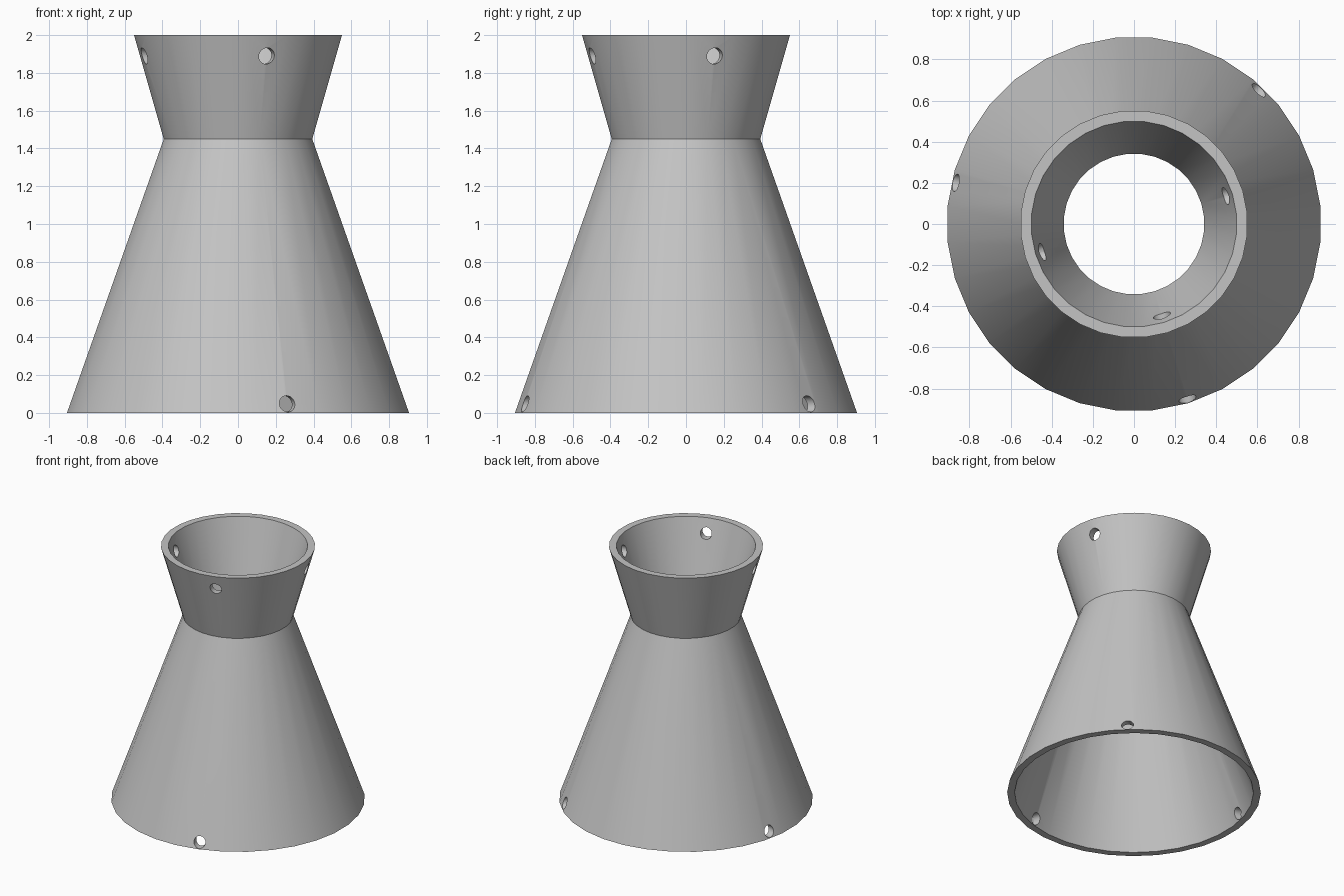
import bpy
import bmesh
from math import cos, sin, pi, radians
from mathutils import Matrix

SIDES = 32

cube = bpy.data.objects.get("Cube")
if cube:
    bpy.data.objects.remove(cube, do_unlink=True)

# Single plain grey
grey = bpy.data.materials.new("light_grey")
grey.use_nodes = True
colour = (0.55, 0.55, 0.55, 1)
grey.diffuse_color = colour
grey.node_tree.nodes["Principled BSDF"].inputs["Base Color"].default_value = colour


def add_object(name, bm):
    bmesh.ops.recalc_face_normals(bm, faces=bm.faces)
    mesh = bpy.data.meshes.new(name)
    bm.to_mesh(mesh)
    bm.free()
    mesh.materials.append(grey)
    obj = bpy.data.objects.new(name, mesh)
    bpy.context.collection.objects.link(obj)
    return obj


def lathe(name, profile):
    """Revolve a closed (radius, z) profile with flats facing the axes."""
    bm = bmesh.new()
    rings = []
    for i in range(SIDES):
        a = 2 * pi * (i + 0.5) / SIDES
        rings.append([bm.verts.new((r * cos(a), r * sin(a), z)) for r, z in profile])
    for i, ring in enumerate(rings):
        following = rings[(i + 1) % SIDES]
        for j in range(len(profile)):
            k = (j + 1) % len(profile)
            bm.faces.new((ring[j], following[j], following[k], ring[k]))
    return add_object(name, bm)


# Hollow flared body: outer wall up, inner wall down
body = lathe("flared_body", [(0.91, 0), (0.395, 1.45), (0.553, 2),
                             (0.5, 2), (0.342, 1.45), (0.857, 0)])

# Horizontal bolt holes near both rims: (angle, radius, height)
holes = [(a, 0.87, 0.048) for a in (-73, 47, 167)]
holes += [(a, 0.5, 1.89) for a in (-73, 17, 197)]
bm = bmesh.new()
for angle, radius, height in holes:
    place = (Matrix.Rotation(radians(angle), 4, "Z")
             @ Matrix.Translation((radius, 0, height))
             @ Matrix.Rotation(pi / 2, 4, "Y"))
    bmesh.ops.create_cone(bm, cap_ends=True, segments=24, radius1=0.043,
                          radius2=0.043, depth=0.3, matrix=place)
cutter = add_object("hole_cutter", bm)
cutter.hide_render = True

# Cut the holes, then drop the cutter
bpy.ops.object.select_all(action="DESELECT")
body.select_set(True)
bpy.context.view_layer.objects.active = body
mod = body.modifiers.new("bolt_holes", "BOOLEAN")
mod.operation = "DIFFERENCE"
mod.solver = "EXACT"
mod.object = cutter
bpy.ops.object.modifier_apply(modifier=mod.name)
bpy.data.objects.remove(cutter, do_unlink=True)

bpy.ops.object.shade_smooth_by_angle(angle=radians(30))
